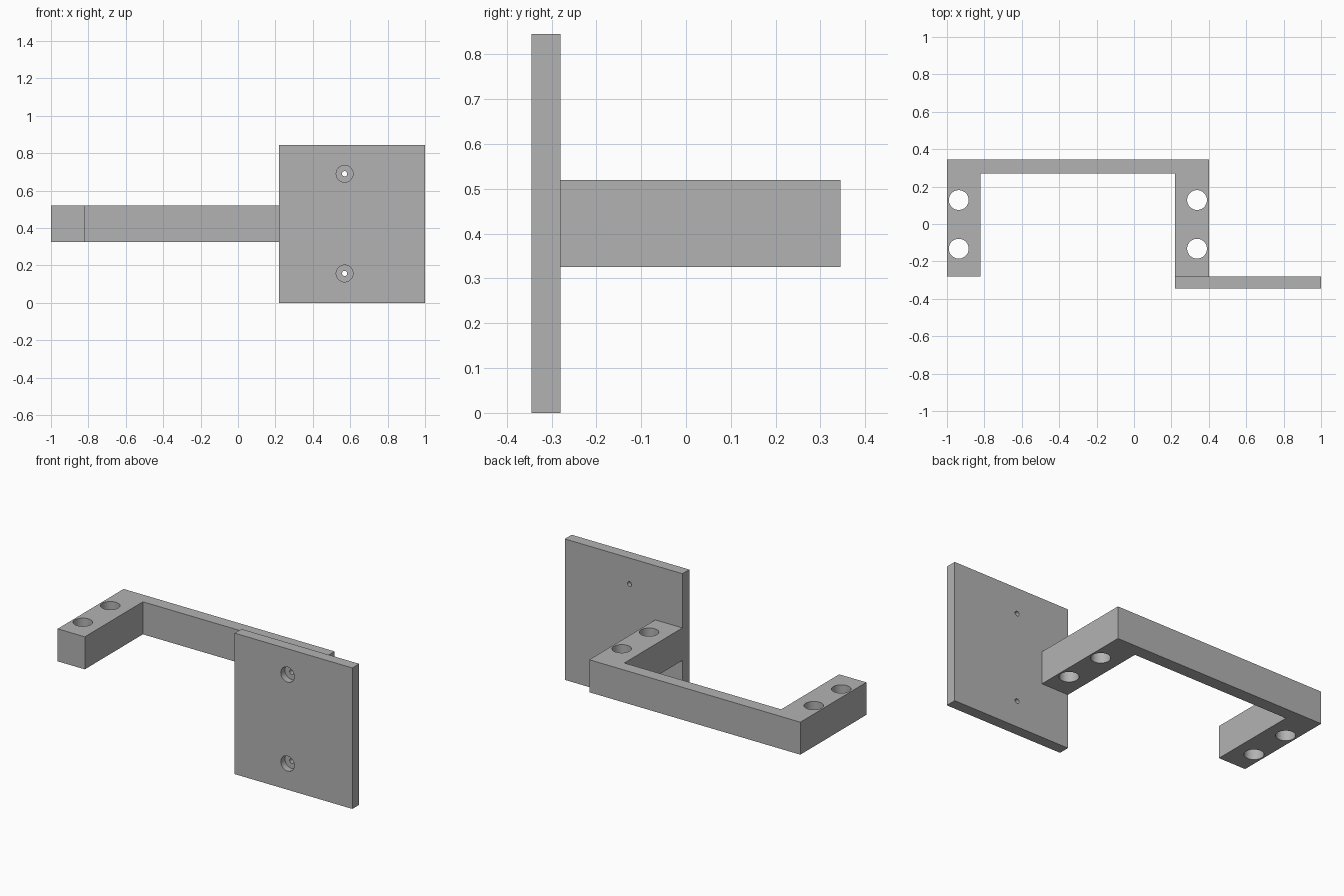
import bpy
import bmesh
import math
from mathutils import Matrix, Vector

cube = bpy.data.objects.get("Cube")
if cube:
    bpy.data.objects.remove(cube, do_unlink=True)

grey = bpy.data.materials.new("plain grey")
grey.use_nodes = True
COLOUR = (0.45, 0.45, 0.45, 1)
grey.diffuse_color = COLOUR
grey.node_tree.nodes["Principled BSDF"].inputs["Base Color"].default_value = COLOUR


def add_object(name, bm):
    bmesh.ops.recalc_face_normals(bm, faces=bm.faces[:])
    mesh = bpy.data.meshes.new(name)
    bm.to_mesh(mesh)
    bm.free()
    mesh.materials.append(grey)
    obj = bpy.data.objects.new(name, mesh)
    bpy.context.collection.objects.link(obj)
    return obj


def prism(name, outline, z0, z1):
    bm = bmesh.new()
    face = bm.faces.new([bm.verts.new((x, y, z0)) for x, y in outline])
    top = bmesh.ops.extrude_face_region(bm, geom=[face])["geom"]
    verts = [v for v in top if isinstance(v, bmesh.types.BMVert)]
    bmesh.ops.translate(bm, verts=verts, vec=(0, 0, z1 - z0))
    return add_object(name, bm)


def drill(obj, start, end, radius):
    """Cut a round hole along the line from start to end."""
    start, end = Vector(start), Vector(end)
    axis = end - start
    turn = axis.to_track_quat("Z", "Y").to_matrix().to_4x4()
    bm = bmesh.new()
    bmesh.ops.create_cone(bm, cap_ends=True, segments=48, radius1=radius,
                          radius2=radius, depth=axis.length,
                          matrix=Matrix.Translation((start + end) / 2) @ turn)
    cutter = add_object("hole_cutter", bm)
    cutter.hide_render = True
    mod = obj.modifiers.new("hole", "BOOLEAN")
    mod.operation = "DIFFERENCE"
    mod.solver = "EXACT"
    mod.object = cutter
    bpy.context.view_layer.objects.active = obj
    bpy.ops.object.modifier_apply(modifier=mod.name)
    bpy.data.objects.remove(cutter, do_unlink=True)


def smooth(obj):
    bpy.ops.object.select_all(action="DESELECT")
    obj.select_set(True)
    bpy.context.view_layer.objects.active = obj
    bpy.ops.object.shade_smooth_by_angle(angle=math.radians(30))


# U-shaped bracket with two vertical holes in each arm
front, inner, back = -0.28, 0.27, 0.345
bracket = prism("bracket", [(-1, front), (-0.82, front), (-0.82, inner),
                            (0.22, inner), (0.22, front), (0.4, front),
                            (0.4, back), (-1, back)], 0.325, 0.52)
for x in (-0.937, 0.337):
    for y in (-0.132, 0.128):
        drill(bracket, (x, y, 0.2), (x, y, 0.7), 0.053)
smooth(bracket)

# Mounting plate with counterbored screw holes
plate = prism("mounting_plate", [(0.22, -0.345), (1, -0.345),
                                 (1, front), (0.22, front)], 0, 0.845)
for z in (0.157, 0.69):
    drill(plate, (0.57, -0.5, z), (0.57, -0.305, z), 0.045)
    drill(plate, (0.57, -0.5, z), (0.57, -0.2, z), 0.014)
smooth(plate)
